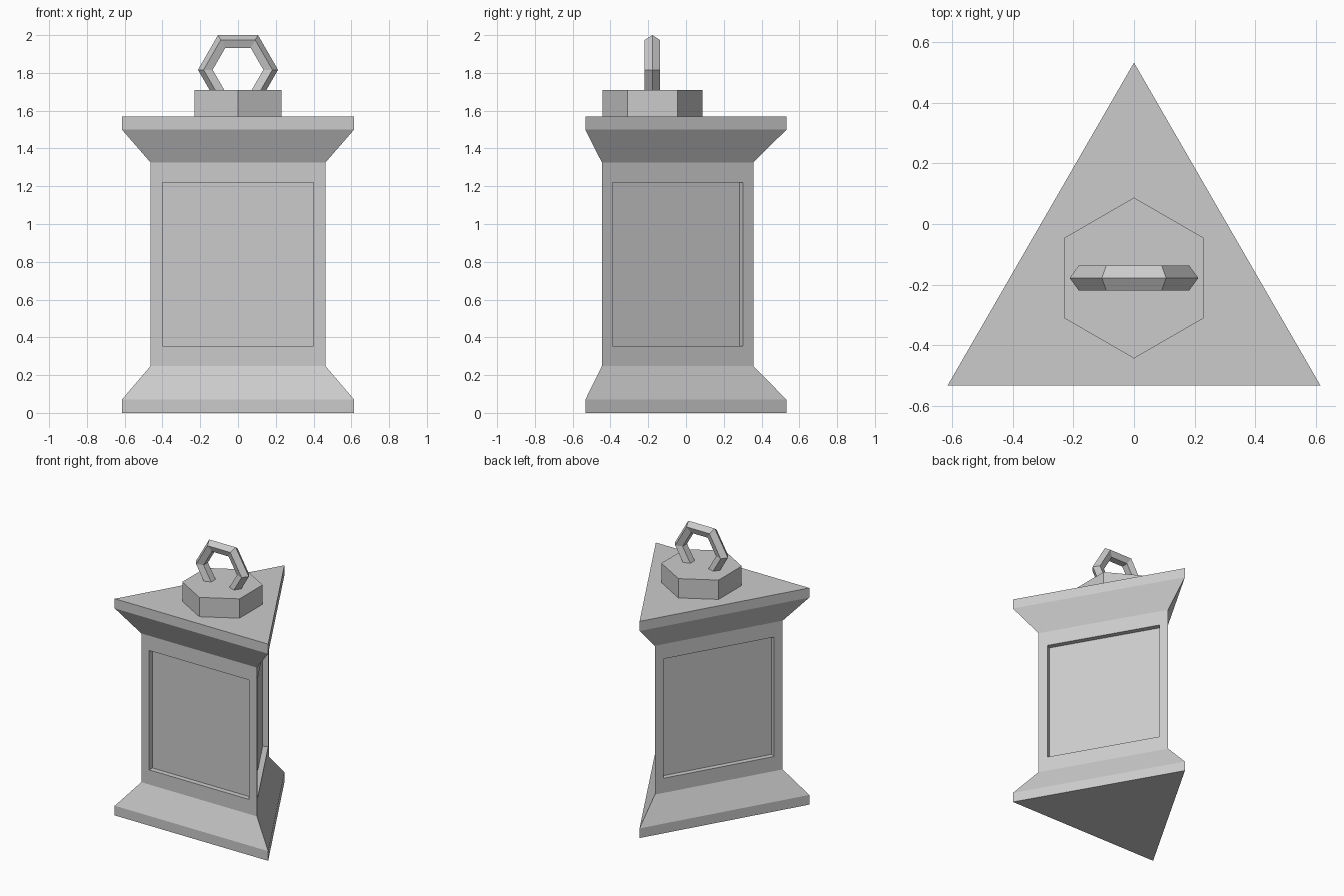
import bpy, bmesh, math

if "Cube" in bpy.data.objects:
    bpy.data.objects.remove(bpy.data.objects["Cube"])

CY = -0.178  # triangle centre, so that the bounding box is centred on y = 0


def ring_solid(name, sides, profile):
    """Stack regular polygons (radius, z), one corner pointing to +y."""
    bm = bmesh.new()
    rings = []
    for r, z in profile:
        angles = [math.pi / 2 + i * math.tau / sides for i in range(sides)]
        rings.append([bm.verts.new((r * math.cos(a), CY + r * math.sin(a), z)) for a in angles])
    for lo, hi in zip(rings, rings[1:]):
        for i in range(sides):
            j = (i + 1) % sides
            bm.faces.new((lo[i], lo[j], hi[j], hi[i]))
    bm.faces.new(rings[0][::-1])
    bm.faces.new(rings[-1])
    bm.normal_update()
    return bm


def finish(bm, name):
    mesh = bpy.data.meshes.new(name)
    bm.to_mesh(mesh)
    bm.free()
    obj = bpy.data.objects.new(name, mesh)
    bpy.context.collection.objects.link(obj)
    return obj


# Three-sided body with flared base and top
body = ring_solid("body", 3, [(0.71, 0), (0.71, 0.07), (0.535, 0.248),
                              (0.535, 1.326), (0.71, 1.5), (0.71, 1.57)])

# Recessed panel on each column face
panels = [f for f in body.faces if len(f.verts) == 4
          and abs(f.normal.z) < 0.01 and 0.5 < f.calc_center_median().z < 1]
bmesh.ops.inset_individual(body, faces=panels, thickness=0.09)
for f in panels:
    for v in f.verts:
        v.co.z = 0.354 if v.co.z < 0.8 else 1.219
body.normal_update()
bmesh.ops.inset_individual(body, faces=panels, thickness=0, depth=-0.037)
finish(body, "body")

# Six-sided cap
finish(ring_solid("cap", 6, [(0.265, 1.57), (0.265, 1.71)]), "cap")

# Hanging ring, partly sunk in the cap
bpy.ops.mesh.primitive_torus_add(major_segments=6, minor_segments=5,
                                 major_radius=0.169, minor_radius=0.043,
                                 location=(0, CY, 1.8164),
                                 rotation=(math.pi / 2, 0, 0))
bpy.context.object.name = "hanging_ring"
